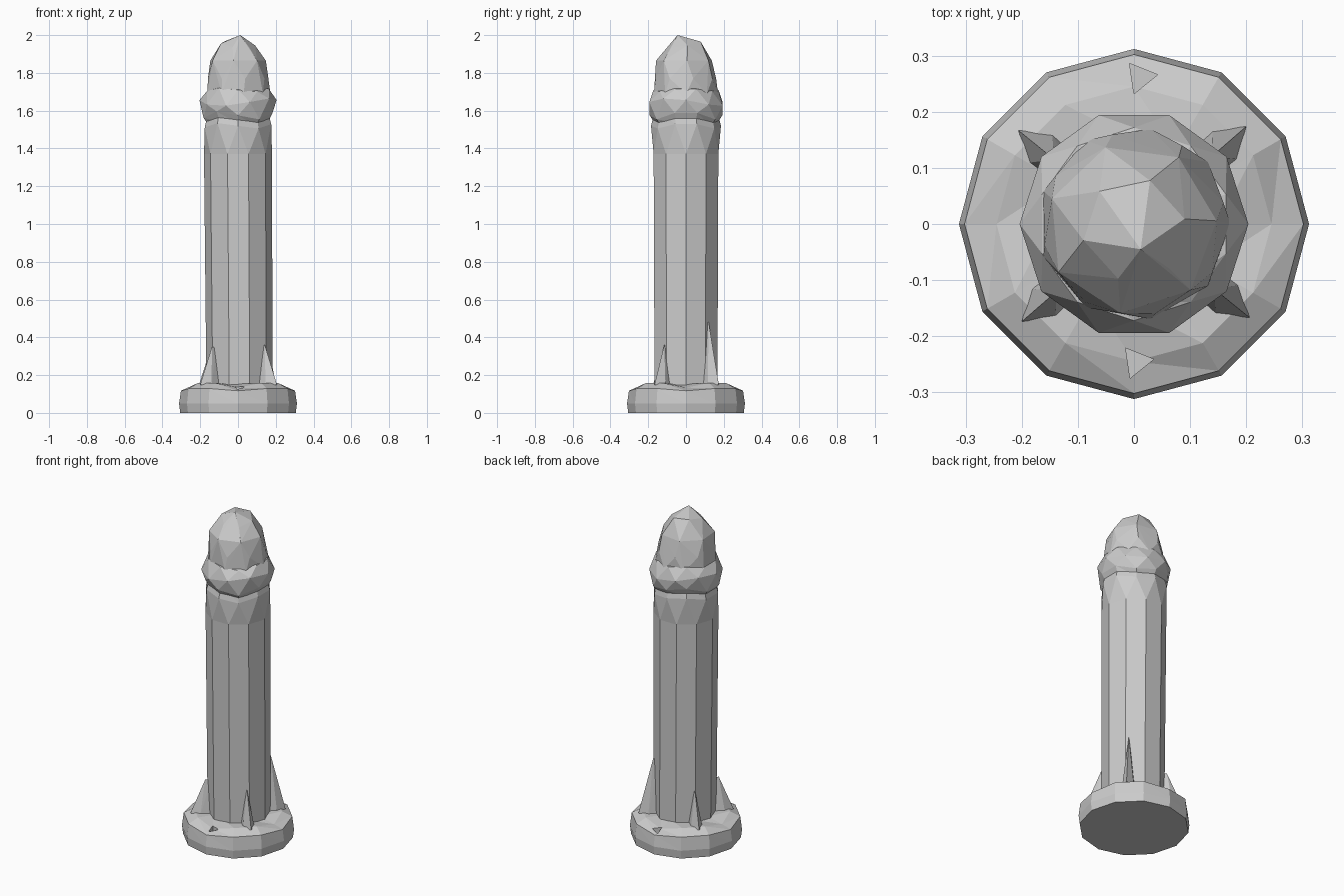
import bpy, bmesh, math
from mathutils import Vector

if "Cube" in bpy.data.objects:
    bpy.data.objects.remove(bpy.data.objects["Cube"])

grey = bpy.data.materials.new("light_grey")
grey.diffuse_color = (0.6, 0.6, 0.6, 1)
grey.use_nodes = True
grey.node_tree.nodes["Principled BSDF"].inputs["Base Color"].default_value = grey.diffuse_color


def finish(name, bm, mat=grey):
    bmesh.ops.recalc_face_normals(bm, faces=bm.faces)
    me = bpy.data.meshes.new(name)
    bm.to_mesh(me)
    bm.free()
    me.materials.append(mat)
    ob = bpy.data.objects.new(name, me)
    bpy.context.collection.objects.link(ob)
    return ob


def ring(n, r, z, turn=0.0, cx=0.0, cy=0.0, wave=0.0, k=4, phase=0.0):
    """Ring of points; height varies by wave * cos(k * angle + phase)."""
    out = []
    for i in range(n):
        a = 2 * math.pi * (i + turn) / n
        out.append(Vector((cx + r * math.cos(a), cy + r * math.sin(a),
                           z + wave * math.cos(k * a + phase))))
    return out


def loft(name, rings):
    """Faceted skin through the rings, closed at both ends."""
    bm = bmesh.new()
    vs = [[bm.verts.new(p) for p in r] for r in rings]
    n = len(vs[0])
    for a, b in zip(vs, vs[1:]):
        for i in range(n):
            j = (i + 1) % n
            bm.faces.new((a[i], a[j], b[i]))
            bm.faces.new((a[j], b[j], b[i]))
    bm.faces.new(vs[0][::-1])
    bm.faces.new(vs[-1])
    return finish(name, bm)


def hull(name, points):
    bm = bmesh.new()
    for p in points:
        bm.verts.new(p)
    res = bmesh.ops.convex_hull(bm, input=bm.verts)
    loose = [v for v in bm.verts if not v.link_faces]
    bmesh.ops.delete(bm, geom=loose, context='VERTS')
    return finish(name, bm)


# Round foot with a top that rises towards the diagonals
base = loft("base", [
    ring(12, 0.306, 0.0),
    ring(12, 0.312, 0.05),
    ring(12, 0.302, 0.125, wave=-0.008),
    ring(12, 0.245, 0.15, wave=-0.016),
    ring(12, 0.15, 0.155),
])

# Small three-sided pits in the foot
pits = []
for x, y in ((0.012, 0.262), (0.005, -0.245)):
    top = [Vector((x - 0.02, y + 0.024, 0.22)), Vector((x + 0.03, y + 0.004, 0.22)),
           Vector((x - 0.012, y - 0.03, 0.22))]
    pits += [top + [Vector((p.x, p.y, 0.095)) for p in top]]
for i, pts in enumerate(pits):
    cutter = hull("pit_cutter_%d" % (i + 1), pts)
    cutter.hide_render = True
    cutter.hide_viewport = True
    mod = base.modifiers.new("pit", 'BOOLEAN')
    mod.operation = 'DIFFERENCE'
    mod.solver = 'EXACT'
    mod.object = cutter

# Ten-sided column
loft("shaft", [
    ring(10, 0.175, 0.12, cx=0.008),
    ring(10, 0.18, 1.37),
    ring(10, 0.185, 1.52, turn=0.5, wave=0.015, k=3),
    ring(10, 0.165, 1.60, turn=0.5),
])

# Bulging collar with uneven edges
loft("collar", [
    ring(10, 0.165, 1.53, turn=0.5, wave=0.01, k=3),
    ring(10, 0.192, 1.575, turn=0.5, wave=0.022, k=3),
    ring(10, 0.204, 1.645, turn=1.0, wave=0.02, k=2, phase=1.0),
    ring(10, 0.172, 1.71, turn=1.5, wave=0.01, k=3),
    ring(10, 0.14, 1.72, turn=1.5),
])

# Faceted domed cap with an off-centre tip
crown = [p + Vector((0, 0, 0.2 * p.y - 0.1 * p.x)) for p in ring(6, 0.092, 1.953, 0.2, cy=-0.01)]
hull("cap", ring(9, 0.172, 1.69) + ring(8, 0.164, 1.77, 0.3)
     + ring(7, 0.152, 1.865, 0.1, cx=-0.004, cy=-0.008)
     + crown + [Vector((0.012, -0.045, 2.0))])

# Four slim buttresses between foot and column
for name, deg, top in (("back_right_fin", 41, 0.48), ("back_left_fin", 141, 0.35),
                       ("front_left_fin", 221, 0.35), ("front_right_fin", 321, 0.36)):
    a = math.radians(deg)
    out = Vector((math.cos(a), math.sin(a), 0))
    side = Vector((-math.sin(a), math.cos(a), 0))
    hull(name, [out * 0.15 + Vector((0, 0, top)), out * 0.183 + Vector((0, 0, top)),
                out * 0.265 + Vector((0, 0, 0.15)),
                out * 0.215 + side * 0.034 + Vector((0, 0, 0.14)),
                out * 0.215 - side * 0.034 + Vector((0, 0, 0.14)),
                out * 0.14 + side * 0.03 + Vector((0, 0, 0.14)),
                out * 0.14 - side * 0.03 + Vector((0, 0, 0.14))])
